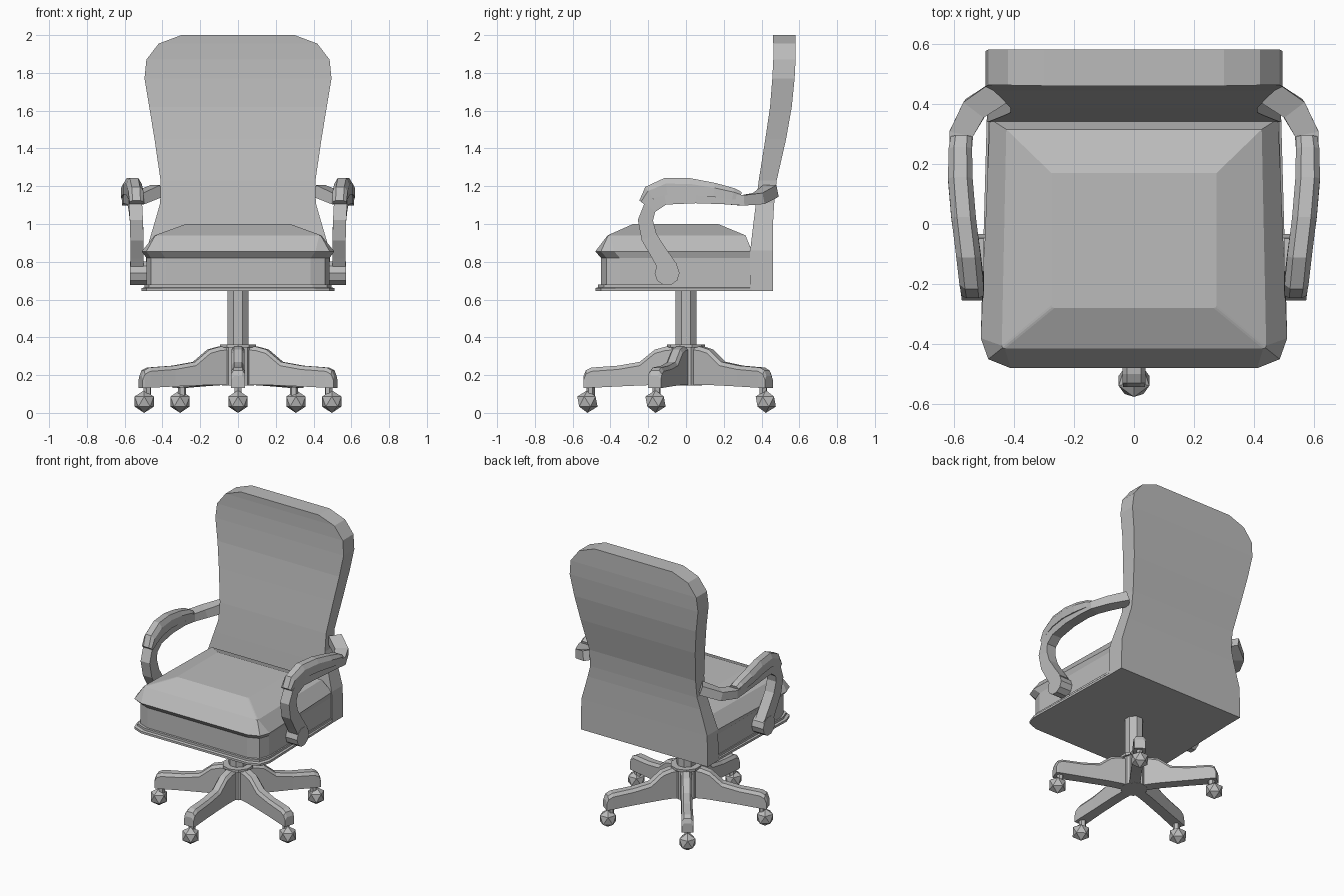
import bpy, bmesh, math
from mathutils import Vector, Matrix

cube = bpy.data.objects.get("Cube")
if cube:
    bpy.data.objects.remove(cube)

grey = bpy.data.materials.new("plain grey")
grey.use_nodes = True
grey.diffuse_color = (0.5, 0.5, 0.5, 1)
grey.node_tree.nodes["Principled BSDF"].inputs["Base Color"].default_value = (0.5, 0.5, 0.5, 1)


def finish(name, bm):
    bmesh.ops.recalc_face_normals(bm, faces=bm.faces)
    mesh = bpy.data.meshes.new(name)
    bm.to_mesh(mesh)
    bm.free()
    mesh.materials.append(grey)
    obj = bpy.data.objects.new(name, mesh)
    bpy.context.collection.objects.link(obj)
    return obj


def loft(name, rings):
    """Skin equal-sized rings of points and cap both ends."""
    bm = bmesh.new()
    loops = [[bm.verts.new(p) for p in ring] for ring in rings]
    n = len(loops[0])
    for a, b in zip(loops, loops[1:]):
        for i in range(n):
            j = (i + 1) % n
            bm.faces.new((a[i], a[j], b[j], b[i]))
    bm.faces.new(loops[0][::-1])
    bm.faces.new(loops[-1])
    return finish(name, bm)


def polygon(sides, radius, z, turn=0.0):
    return [(radius * math.cos(turn + math.tau * i / sides),
             radius * math.sin(turn + math.tau * i / sides), z) for i in range(sides)]


def sweep(name, path, section, side):
    """Sweep a section along (x, y, z, width, thickness, yaw) stations; side mirrors in x."""
    pts = [Vector(p[:3]) for p in path]
    rings = []
    for i, (p, st) in enumerate(zip(pts, path)):
        tangent = (pts[min(i + 1, len(pts) - 1)] - pts[max(i - 1, 0)]).normalized()
        across = Vector((math.cos(st[5]), math.sin(st[5]), 0))
        up = across.cross(tangent).normalized()
        ring = [p + across * u * st[3] + up * v * st[4] for u, v in section]
        rings.append([(q.x * side, q.y, q.z) for q in ring])
    return loft(name, rings)


# Seat: every ring is a rectangle with cut front corners
def seat_ring(z, front, back, half_front, half_back, cut):
    return [(-half_back, back, z), (-half_front, front + cut, z),
            (-half_front + cut * 0.25, front + cut * 0.3, z), (-half_front + cut, front, z),
            (half_front - cut, front, z), (half_front - cut * 0.25, front + cut * 0.3, z),
            (half_front, front + cut, z), (half_back, back, z)]


loft("seat_plate", [seat_ring(0.645, -0.48, 0.35, 0.51, 0.49, 0.1),
                    seat_ring(0.66, -0.48, 0.35, 0.51, 0.49, 0.1),
                    seat_ring(0.665, -0.465, 0.35, 0.495, 0.485, 0.1),
                    seat_ring(0.68, -0.465, 0.35, 0.495, 0.485, 0.1)])
loft("seat_box", [seat_ring(0.67, -0.45, 0.35, 0.485, 0.48, 0.1),
                  seat_ring(0.82, -0.45, 0.35, 0.485, 0.48, 0.1),
                  seat_ring(0.855, -0.48, 0.35, 0.51, 0.48, 0.1)])
loft("seat_cushion", [seat_ring(0.855, -0.48, 0.35, 0.51, 0.48, 0.1),
                      seat_ring(0.94, -0.415, 0.315, 0.44, 0.425, 0.01),
                      seat_ring(1.0, -0.28, 0.17, 0.275, 0.275, 0.01)])

# Backrest: height, half width, front y, back y
back_levels = [(0.645, 0.49, 0.34, 0.46), (0.86, 0.485, 0.34, 0.46),
               (1.03, 0.435, 0.36, 0.462), (1.11, 0.412, 0.37, 0.467),
               (1.23, 0.41, 0.385, 0.48), (1.45, 0.442, 0.42, 0.53),
               (1.62, 0.47, 0.445, 0.56), (1.77, 0.495, 0.457, 0.575),
               (1.87, 0.485, 0.462, 0.58), (1.955, 0.42, 0.462, 0.58),
               (2.0, 0.3, 0.46, 0.58)]
loft("backrest", [[(-w, f, z), (w, f, z), (w, b, z), (-w, b, z)] for z, w, f, b in back_levels])

# Arms: swept frame, padded top and round foot on each side
square = [(-0.5, -0.5), (0.5, -0.5), (0.5, 0.5), (-0.5, 0.5)]
padded = [(-0.5, -0.5), (0.5, -0.5), (0.5, 0.15), (0.27, 0.5), (-0.27, 0.5), (-0.5, 0.15)]
frame_path = [(0.535, -0.09, 0.76, 0.07, 0.1, 0), (0.535, -0.14, 0.84, 0.07, 0.09, 0),
              (0.535, -0.195, 0.93, 0.07, 0.085, 0), (0.538, -0.215, 1.02, 0.07, 0.08, 0),
              (0.543, -0.19, 1.09, 0.07, 0.075, 0), (0.55, -0.11, 1.13, 0.07, 0.055, 0),
              (0.57, 0.05, 1.135, 0.07, 0.05, 0), (0.578, 0.2, 1.13, 0.07, 0.05, 0),
              (0.575, 0.3, 1.125, 0.08, 0.055, 0.2), (0.53, 0.385, 1.135, 0.085, 0.06, 0.65),
              (0.43, 0.45, 1.175, 0.085, 0.065, 0.95)]
pad_path = [(0.537, -0.235, 1.115, 0.075, 0.03, 0), (0.541, -0.195, 1.165, 0.08, 0.075, 0),
            (0.551, -0.105, 1.2, 0.082, 0.09, 0), (0.567, 0.02, 1.2, 0.082, 0.085, 0),
            (0.578, 0.15, 1.18, 0.082, 0.075, 0), (0.578, 0.25, 1.16, 0.078, 0.06, 0),
            (0.575, 0.29, 1.15, 0.07, 0.04, 0)]
for label, side in (("left", 1), ("right", -1)):
    sweep(label + "_arm_frame", frame_path, square, side)
    sweep(label + "_arm_pad", pad_path, padded, side)
    loft(label + "_arm_foot", [[(side * x, -0.1 + u, 0.74 + v) for u, v, _ in polygon(10, 0.066, 0)]
                               for x in (0.48, 0.572)])

# Column and hub
loft("column", [polygon(8, 0.06, z, math.pi / 8) for z in (0.3, 0.65)])
loft("hub", [polygon(10, 0.085, z, math.pi / 10) for z in (0.145, 0.35)])
loft("hub_cap", [polygon(10, 0.1, z, math.pi / 10) for z in (0.345, 0.362)])

# Five legs with casters: distance from centre, bottom, top, half width
leg_levels = [(0.05, 0.145, 0.355, 0.035), (0.11, 0.148, 0.35, 0.035),
              (0.165, 0.148, 0.335, 0.035), (0.245, 0.145, 0.27, 0.035),
              (0.36, 0.14, 0.25, 0.035), (0.5, 0.133, 0.24, 0.038),
              (0.53, 0.132, 0.225, 0.038), (0.542, 0.132, 0.195, 0.036)]
for i in range(5):
    spin = Matrix.Rotation(math.radians(-90 + 72 * i), 4, 'Z')
    leg = loft(f"leg_{i + 1}", [[(r, -w, lo), (r, w, lo), (r, w, hi - 0.02), (r, w * 0.6, hi),
                                (r, -w * 0.6, hi), (r, -w, hi - 0.02)] for r, lo, hi, w in leg_levels])
    stem = loft(f"caster_stem_{i + 1}", [[(x + 0.505, y, z) for x, y, _ in polygon(6, 0.022, 0)]
                                         for z in (0.08, 0.14)])
    bm = bmesh.new()
    bmesh.ops.create_icosphere(bm, subdivisions=1, radius=0.06,
                               matrix=Matrix.Translation((0.522, 0, 0.06)))
    wheel = finish(f"caster_wheel_{i + 1}", bm)
    for part in (leg, stem, wheel):
        part.data.transform(spin)
